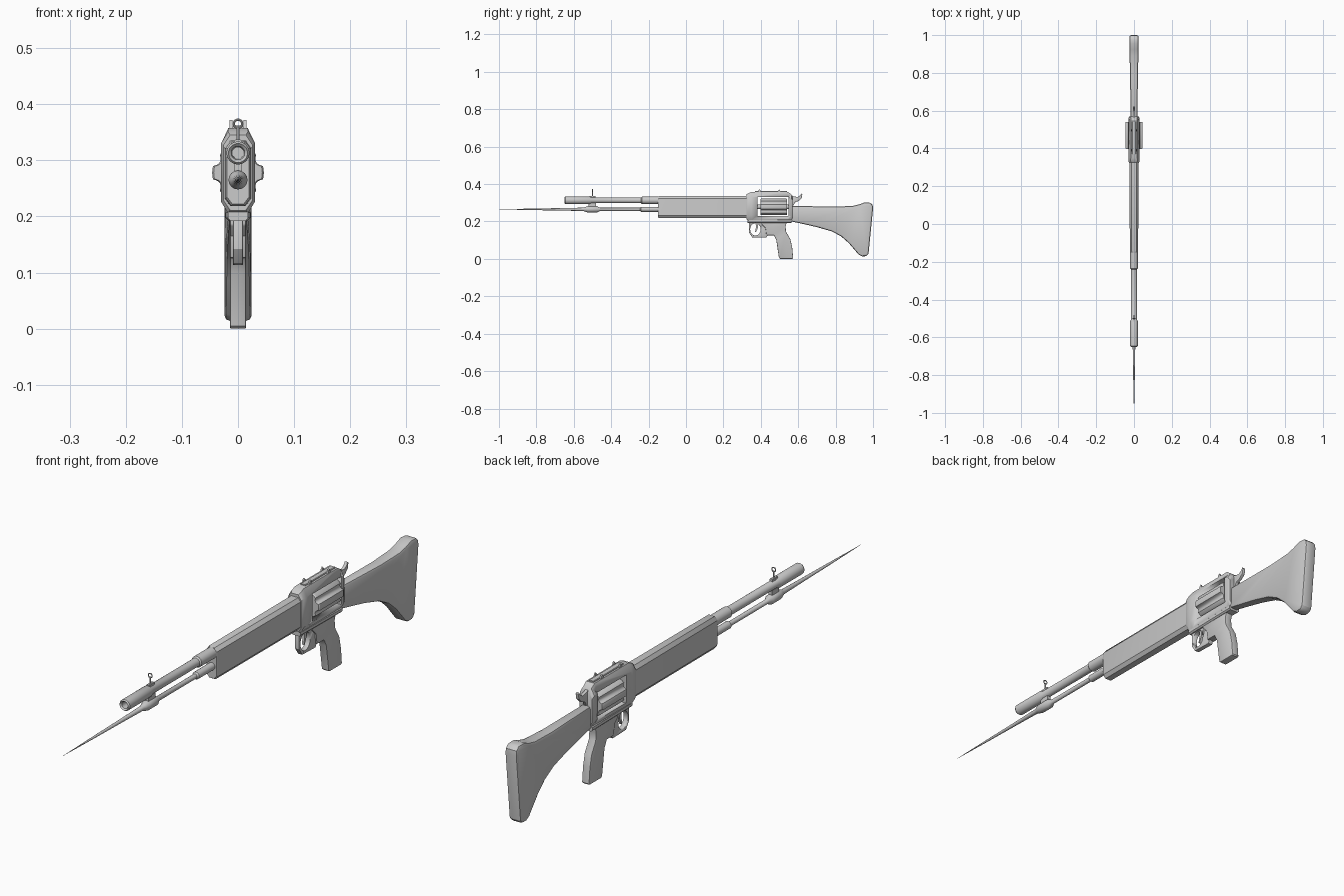
import bpy, bmesh, math
from mathutils import Vector


def finish(name, bm, bevel=0.0, smooth=30):
    bmesh.ops.recalc_face_normals(bm, faces=bm.faces)
    me = bpy.data.meshes.new(name)
    bm.to_mesh(me)
    bm.free()
    ob = bpy.data.objects.new(name, me)
    bpy.context.collection.objects.link(ob)
    bpy.ops.object.select_all(action='DESELECT')
    ob.select_set(True)
    bpy.context.view_layer.objects.active = ob
    if bevel:
        m = ob.modifiers.new("bevel", 'BEVEL')
        m.width, m.segments, m.limit_method, m.angle_limit = bevel, 2, 'ANGLE', math.radians(40)
        bpy.ops.object.modifier_apply(modifier=m.name)
    bpy.ops.object.shade_smooth_by_angle(angle=math.radians(smooth))
    return ob


def skin(name, rings, cap=True, closed=False, **kw):
    """Bridge a series of point rings with quads."""
    bm = bmesh.new()
    vs = [[bm.verts.new(p) for p in r] for r in rings]
    n = len(vs[0])
    pairs = list(zip(vs, vs[1:])) + ([(vs[-1], vs[0])] if closed else [])
    for a, b in pairs:
        for i in range(n):
            j = (i + 1) % n
            bm.faces.new((a[i], a[j], b[j], b[i]))
    if cap and not closed:
        bm.faces.new(vs[0])
        bm.faces.new(vs[-1])
    return finish(name, bm, **kw)


def lathe(name, prof, z, n=24, **kw):
    """Turn a (y, radius) profile around a line parallel to y."""
    rings = [[(r * math.cos(math.tau * i / n), y, z + r * math.sin(math.tau * i / n))
              for i in range(n)] for y, r in prof]
    return skin(name, rings, **kw)


def plate(name, prof, hw, x=0.0, **kw):
    """Extrude a (y, z) side profile across x; hw is a number or a function of y."""
    f = hw if callable(hw) else (lambda y: hw)
    return skin(name, [[(x + s * f(y), y, z) for y, z in prof] for s in (-1, 1)], **kw)


def loft(name, stations, **kw):
    """Chamfered box through stations (y, half width, bottom, top, chamfer x, chamfer z)."""
    rings = []
    for y, w, b, t, cx, cz in stations:
        half = [(w - cx, b), (w, b + cz), (w, t - cz), (w - cx, t)]
        rings.append([(x, y, z) for x, z in half] + [(-x, y, z) for x, z in reversed(half)])
    return skin(name, rings, **kw)


def rod(name, a, b, r, n=12):
    a, b = Vector(a), Vector(b)
    bm = bmesh.new()
    bmesh.ops.create_cone(bm, cap_ends=True, segments=n, radius1=r, radius2=r, depth=(b - a).length)
    q = (b - a).to_track_quat('Z', 'Y')
    for v in bm.verts:
        v.co = q @ v.co + (a + b) / 2
    return finish(name, bm)


def cut(ob, cutter):
    m = ob.modifiers.new("cut", 'BOOLEAN')
    m.operation, m.object, m.solver = 'DIFFERENCE', cutter, 'EXACT'
    bpy.context.view_layer.objects.active = ob
    bpy.ops.object.modifier_apply(modifier=m.name)
    bpy.data.objects.remove(cutter)


BARREL_Z, ROD_Z, CYL_Z = 0.313, 0.265, 0.278

# barrel with hollow muzzle
lathe("barrel", [(-0.50, 0.010), (-0.645, 0.012), (-0.65, 0.017), (-0.645, 0.0205), (-0.515, 0.0205),
                 (-0.505, 0.0155), (-0.24, 0.0155), (-0.235, 0.020), (-0.14, 0.020)], BARREL_Z)

# spike bayonet, its socket and the rod behind it
lathe("bayonet", [(-1.0, 0.0003), (-0.80, 0.0045), (-0.67, 0.0065), (-0.55, 0.009), (-0.54, 0.012),
                  (-0.525, 0.017), (-0.475, 0.017), (-0.46, 0.0085), (-0.245, 0.0085),
                  (-0.24, 0.0135), (-0.14, 0.0135)], ROD_Z, n=16)
loft("bayonet_bracket", [(-0.52, 0.007, 0.272, 0.30, 0.002, 0.002), (-0.48, 0.007, 0.272, 0.30, 0.002, 0.002)])

# front sight post and bead ring
loft("front_sight_base", [(-0.515, 0.006, 0.326, 0.337, 0.002, 0.002), (-0.485, 0.006, 0.326, 0.337, 0.002, 0.002)])
rod("front_sight_post", (0, -0.50, 0.33), (0, -0.50, 0.360), 0.003)
N, M = 20, 8
skin("front_sight_ring", [[((0.0075 + 0.002 * math.cos(math.tau * j / M)) * math.cos(math.tau * i / N),
                            -0.50 + 0.002 * math.sin(math.tau * j / M),
                            0.365 + (0.0075 + 0.002 * math.cos(math.tau * j / M)) * math.sin(math.tau * i / N))
                           for j in range(M)] for i in range(N)], closed=True)

# fore-end
loft("fore_end", [(y, w, b, t, 0.010, 0.013) for y, w, b, t in
                  ((-0.15, 0.020, 0.222, 0.333), (-0.145, 0.022, 0.219, 0.335), (0.335, 0.024, 0.219, 0.335))])

# receiver frame with a window through it
frame = loft("receiver", [(0.323, 0.026, 0.211, 0.345, 0.012, 0.018), (0.333, 0.030, 0.206, 0.351, 0.012, 0.02),
                          (0.350, 0.030, 0.206, 0.358, 0.013, 0.028), (0.545, 0.030, 0.206, 0.358, 0.013, 0.028),
                          (0.563, 0.029, 0.206, 0.345, 0.013, 0.022), (0.570, 0.025, 0.211, 0.330, 0.012, 0.018)])
cut(frame, plate("window_cutter", [(0.383, 0.228), (0.547, 0.228), (0.547, 0.330), (0.383, 0.330)], 0.1))

# six-flute cylinder and its axle
K = 72
outline = []
for i in range(K):
    a = 360 * i / K
    d = abs((a % 60) - 30) / 13
    r = 0.046 - 0.0085 * (math.sqrt(1 - d * d) if d < 1 else 0)
    outline.append((r * math.cos(math.radians(a)), r * math.sin(math.radians(a))))
skin("cylinder", [[(x * s, y, CYL_Z + z * s) for x, z in outline]
                  for y, s in ((0.398, 0.94), (0.402, 1), (0.536, 1), (0.540, 0.95))])
rod("cylinder_axle", (0, 0.37, CYL_Z), (0, 0.56, CYL_Z), 0.012, 16)

# top strap rail and paired sight ears
loft("top_rail", [(0.37, 0.010, 0.350, 0.362, 0.002, 0.002), (0.54, 0.010, 0.350, 0.362, 0.002, 0.002)])
for label, y in (("front", 0.392), ("rear", 0.497)):
    for side, x in (("left", -0.0125), ("right", 0.0125)):
        plate(f"{label}_sight_ear_{side}", [(y - 0.012, 0.345), (y + 0.012, 0.345), (y + 0.006, 0.366),
                                            (y + 0.002, 0.372), (y - 0.004, 0.366)], 0.0025, x=x)

# hammer with curved spur
plate("hammer", [(0.55, 0.345), (0.575, 0.335), (0.597, 0.330), (0.611, 0.340), (0.616, 0.350), (0.622, 0.345),
                 (0.618, 0.325), (0.603, 0.310), (0.583, 0.302), (0.575, 0.285), (0.55, 0.285)], 0.006, bevel=0.002)

# grip and lower frame
plate("grip", [(0.405, 0.212), (0.405, 0.185), (0.425, 0.165), (0.43, 0.126), (0.47, 0.126), (0.483, 0.10),
               (0.497, 0.005), (0.502, 0.0), (0.570, 0.0), (0.573, 0.005), (0.568, 0.06), (0.558, 0.105),
               (0.535, 0.145), (0.532, 0.175), (0.545, 0.212)], 0.0145, bevel=0.003)
loft("lower_frame", [(0.33, 0.018, 0.192, 0.212, 0.005, 0.005), (0.565, 0.022, 0.192, 0.212, 0.005, 0.005)])

# trigger guard with round opening, and trigger
guard = plate("trigger_guard", [(0.336, 0.20), (0.336, 0.142), (0.354, 0.115), (0.43, 0.113), (0.436, 0.125),
                                (0.436, 0.20)], 0.009, bevel=0.002)
cut(guard, plate("guard_cutter", [(0.371 + 0.028 * math.cos(math.tau * i / 20), 0.158 + 0.033 * math.sin(math.tau * i / 20))
                                  for i in range(20)], 0.1))
plate("trigger", [(0.372, 0.198), (0.388, 0.198), (0.384, 0.165), (0.374, 0.142), (0.369, 0.144), (0.374, 0.168)], 0.004)

# shoulder stock, widening towards the butt
plate("stock", [(0.555, 0.284), (0.79, 0.279), (0.89, 0.283), (0.925, 0.291), (0.955, 0.302), (0.985, 0.301),
                (0.998, 0.288), (1.0, 0.27), (0.976, 0.028), (0.965, 0.014), (0.94, 0.014), (0.922, 0.024),
                (0.87, 0.085), (0.83, 0.120), (0.78, 0.147), (0.70, 0.170), (0.62, 0.188), (0.555, 0.202)],
      lambda y: 0.017 + 0.007 * min(1, max(0, (y - 0.58) / 0.35)), bevel=0.009)
